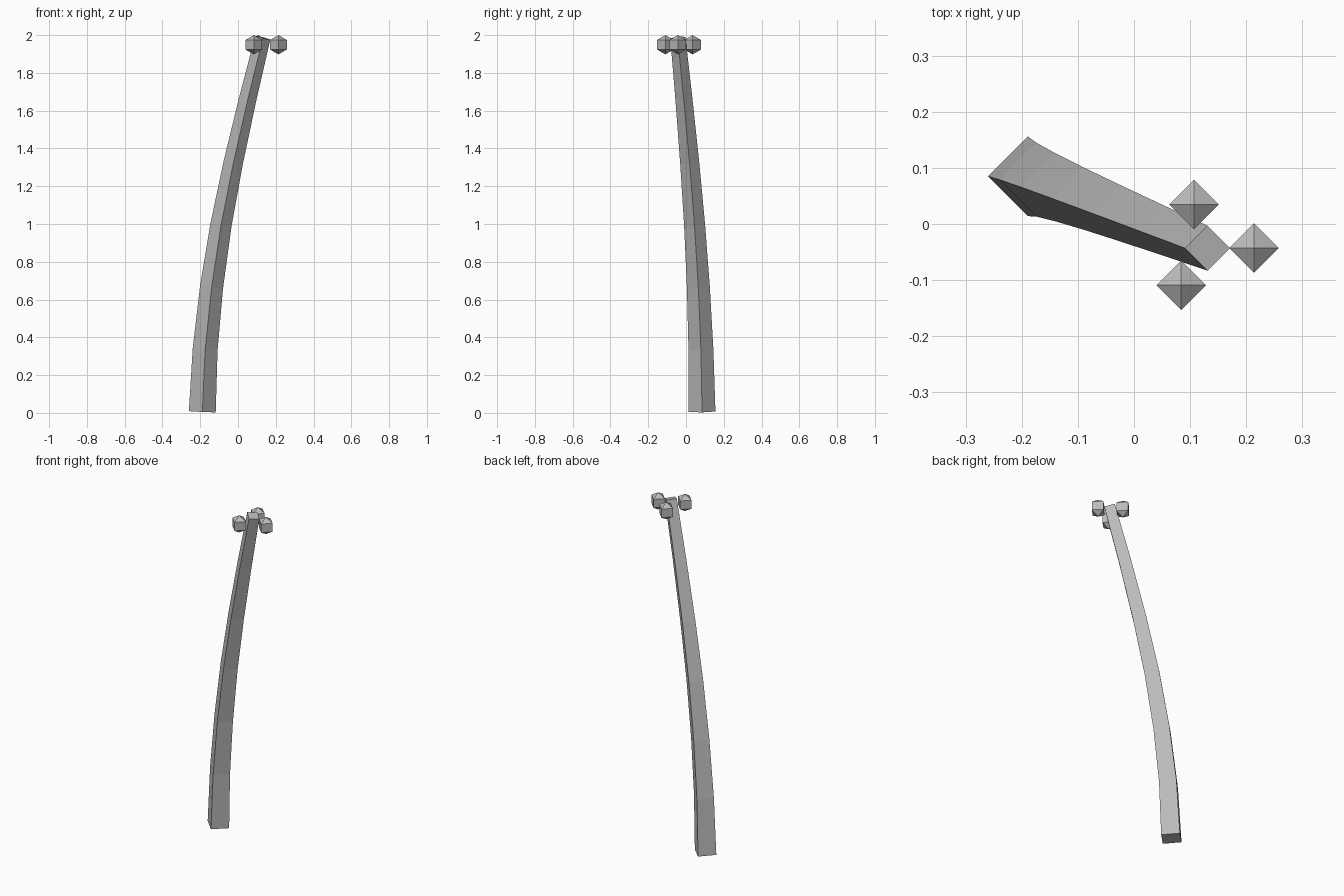
import bpy, bmesh, math
from mathutils import Vector

if "Cube" in bpy.data.objects:
    bpy.data.objects.remove(bpy.data.objects["Cube"])

grey = bpy.data.materials.new("plain grey")
grey.diffuse_color = (0.5, 0.5, 0.5, 1)
grey.use_nodes = True
grey.node_tree.nodes["Principled BSDF"].inputs["Base Color"].default_value = grey.diffuse_color


def finish(bm, name):
    bmesh.ops.recalc_face_normals(bm, faces=bm.faces)
    mesh = bpy.data.meshes.new(name)
    bm.to_mesh(mesh)
    bm.free()
    mesh.materials.append(grey)
    obj = bpy.data.objects.new(name, mesh)
    bpy.context.collection.objects.link(obj)
    return obj


# Curved, tapering four-sided trunk: rings square to the leaning path
xs = [-0.189, -0.174, -0.14, -0.09, -0.025, 0.05, 0.131]
path = [Vector((x, 0.085 - 0.4 * (x + 0.189), 0.006 + i * 1.98 / 6))
        for i, x in enumerate(xs)]
last = len(path) - 1
bm = bmesh.new()
rings = []
for i, centre in enumerate(path):
    tangent = path[min(i + 1, last)] - path[max(i - 1, 0)]
    radius = 0.071 + (0.04 - 0.071) * i / last
    ring = []
    for k in range(4):
        a = k * math.pi / 2
        p = Vector((math.cos(a), math.sin(a), 0)) * radius
        p.z = -(p.x * tangent.x + p.y * tangent.y) / tangent.z
        ring.append(bm.verts.new(centre + p))
    rings.append(ring)
for low, high in zip(rings, rings[1:]):
    for k in range(4):
        n = (k + 1) % 4
        bm.faces.new((low[k], low[n], high[n], high[k]))
bm.faces.new(rings[0])
bm.faces.new(rings[-1])
finish(bm, "palm_trunk")

# Three low-poly coconuts around the top
for i, (x, y) in enumerate([(0.107, 0.035), (0.214, -0.043), (0.084, -0.109)]):
    bm = bmesh.new()
    bmesh.ops.create_uvsphere(bm, u_segments=4, v_segments=3, radius=0.051)
    obj = finish(bm, f"coconut_{i + 1}")
    obj.location = (x, y, 1.949)
